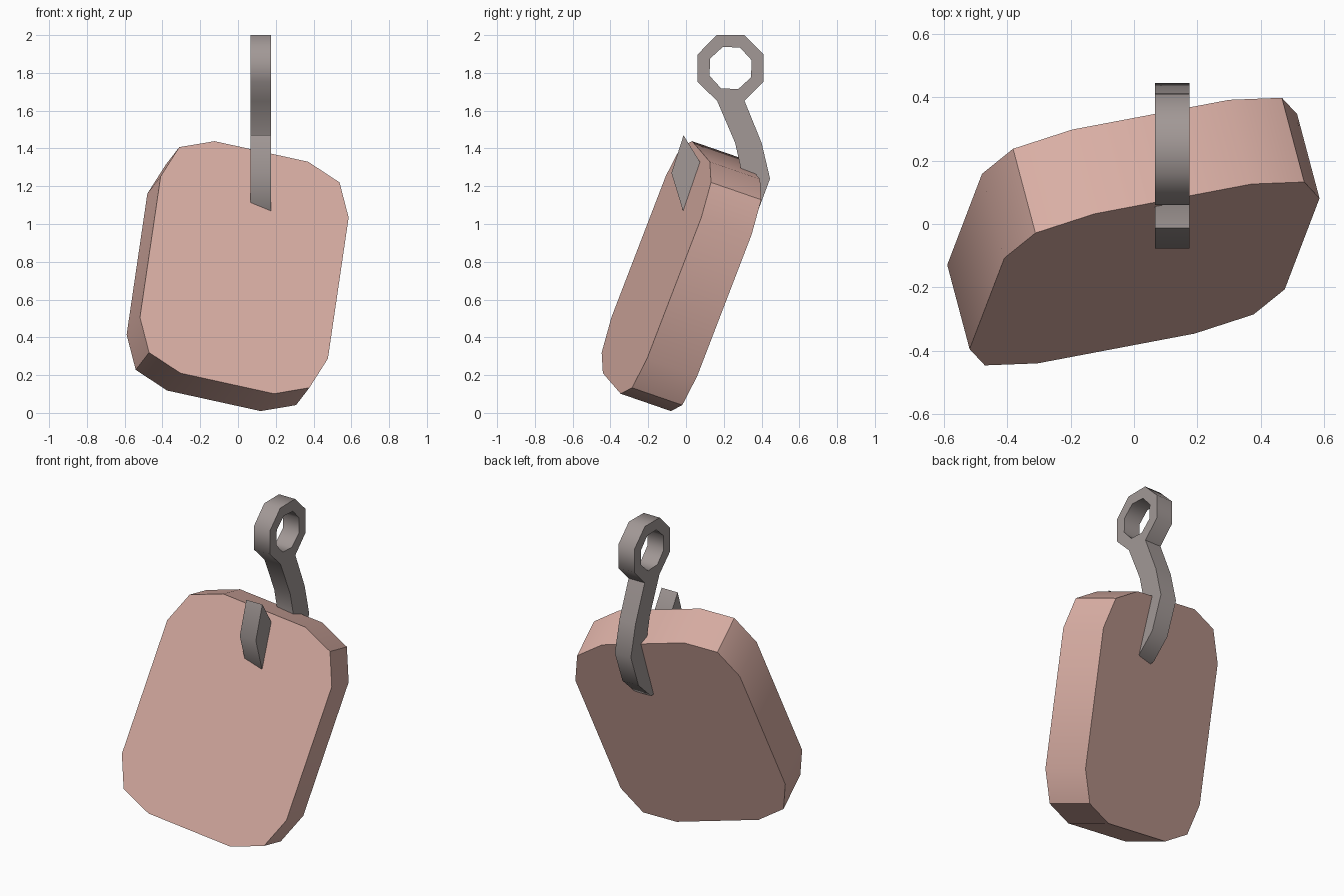
import bpy, bmesh, math
from mathutils import Vector, Matrix

cube = bpy.data.objects.get("Cube")
if cube:
    bpy.data.objects.remove(cube, do_unlink=True)


def material(name, rgb):
    m = bpy.data.materials.new(name)
    m.use_nodes = True
    m.diffuse_color = (*rgb, 1)
    m.node_tree.nodes["Principled BSDF"].inputs["Base Color"].default_value = (*rgb, 1)
    return m


def finish(bm, name, mat, angle):
    bmesh.ops.remove_doubles(bm, verts=bm.verts, dist=0.0005)
    bmesh.ops.recalc_face_normals(bm, faces=bm.faces)
    mesh = bpy.data.meshes.new(name)
    bm.to_mesh(mesh)
    bm.free()
    mesh.materials.append(mat)
    ob = bpy.data.objects.new(name, mesh)
    bpy.context.scene.collection.objects.link(ob)
    bpy.ops.object.select_all(action='DESELECT')
    ob.select_set(True)
    bpy.context.view_layer.objects.active = ob
    bpy.ops.object.shade_smooth_by_angle(angle=math.radians(angle))
    return ob


def extrude(bm, faces, offset):
    geo = bmesh.ops.extrude_face_region(bm, geom=faces, use_keep_orig=True)
    verts = [g for g in geo["geom"] if isinstance(g, bmesh.types.BMVert)]
    bmesh.ops.translate(bm, verts=verts, vec=offset)


pink = material("dusty pink", (0.72, 0.44, 0.385))
grey = material("warm grey", (0.36, 0.315, 0.305))

# Slab: rounded rectangle with two-step corners, tilted back and rolled
half_w, half_h, radius, thick = 0.518, 0.664, 0.26, 0.29
bm = bmesh.new()
outline = []
for quarter, (sx, sy) in enumerate([(1, 1), (-1, 1), (-1, -1), (1, -1)]):
    for step in range(3):
        a = math.radians(90 * quarter + 45 * step)
        outline.append(bm.verts.new((sx * (half_w - radius) + radius * math.cos(a),
                                     sy * (half_h - radius) + radius * math.sin(a),
                                     -thick / 2)))
extrude(bm, [bm.faces.new(outline)], (0, 0, thick))
across = Vector((0.960, 0.182, -0.211)).normalized()
normal = across.cross(Vector((0.142, 0.357, 0.924))).normalized()
up = normal.cross(across)
tilt = Matrix((across, up, normal)).transposed().to_4x4()
bm.transform(Matrix.Translation((-0.002, -0.024, 0.724)) @ tilt)
finish(bm, "slab", pink, 30)

# Hook: eye ring and curved shank drawn side-on, then given width
x_min, width = 0.066, 0.11
cy, cz = 0.236, 1.826


def ring_point(r, deg):
    a = math.radians(deg)
    return (cy + r * math.cos(a), cz + r * math.sin(a))


ring = [(ring_point(0.189, 23 + 45 * i), ring_point(0.119, 20 + 45 * i)) for i in range(9)]
# (outer, inner) pairs from the eye down, through the slab and up to the tip
shank = [(ring_point(0.189, 293), ring_point(0.189, 248)),
         ((0.40, 1.43), (0.26, 1.43)),
         ((0.445, 1.24), (0.30, 1.25)),
         ((0.37, 1.04), (0.24, 1.10)),
         ((0.25, 0.93), (0.19, 1.05)),
         ((0.10, 0.92), (0.12, 1.06)),
         ((-0.01, 1.05), (0.09, 1.14)),
         ((-0.077, 1.27), (0.073, 1.33))]
tip = (-0.013, 1.47)

bm = bmesh.new()
faces = []


def add_face(points):
    faces.append(bm.faces.new([bm.verts.new((x_min, y, z)) for y, z in points]))


for strip in (ring, shank):
    for (a, b), (c, d) in zip(strip, strip[1:]):
        add_face((a, b, d, c))
add_face((*shank[-1], tip))
bmesh.ops.remove_doubles(bm, verts=bm.verts, dist=0.0005)
extrude(bm, bm.faces[:], (width, 0, 0))
finish(bm, "hook", grey, 50)
